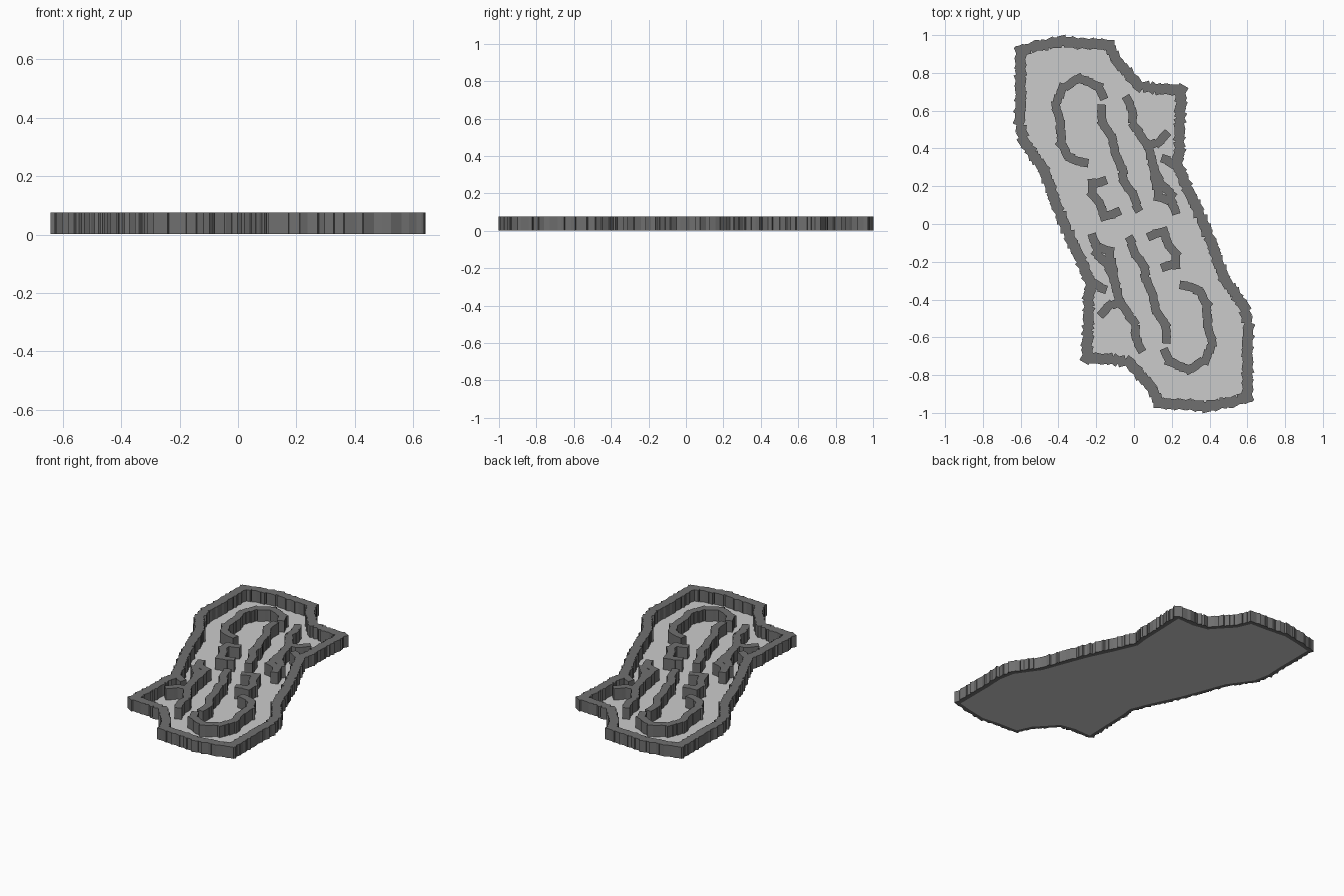
import bpy, bmesh, math, random
from mathutils import Vector, Matrix

if "Cube" in bpy.data.objects:
    bpy.data.objects.remove(bpy.data.objects["Cube"])

random.seed(4)
H = 0.075


def material(name, v):
    m = bpy.data.materials.new(name)
    m.diffuse_color = (v, v, v, 1)
    m.use_nodes = True
    m.node_tree.nodes["Principled BSDF"].inputs["Base Color"].default_value = m.diffuse_color
    return m


floor_mat = material("light grey floor", 0.6)
wall_mat = material("dark grey stone", 0.16)


def finish(bm, name, mat):
    me = bpy.data.meshes.new(name)
    bm.to_mesh(me)
    bm.free()
    me.materials.append(mat)
    ob = bpy.data.objects.new(name, me)
    bpy.context.collection.objects.link(ob)


def resample(pts, step):
    """Evenly spaced (point, heading) pairs along a polyline."""
    out = []
    for a, b in zip(pts, pts[1:]):
        a, b = Vector(a), Vector(b)
        n = max(1, round((b - a).length / step))
        ang = math.atan2(b.y - a.y, b.x - a.x)
        out += [(a.lerp(b, i / n), ang) for i in range(n)]
    out.append((Vector(pts[-1]), ang))
    return out


def wall(name, pts, length, width, yaw, wobble):
    """Row of rough blocks along a path, repeated by a half turn."""
    bm = bmesh.new()
    for p, ang in resample(pts, 0.03):
        p = p + Vector((random.uniform(-wobble, wobble), random.uniform(-wobble, wobble)))
        a = ang + random.uniform(-yaw, yaw)
        z0 = 0.001
        size = Matrix.Diagonal((length, width, H - z0, 1))
        for turn in (0, math.pi):
            mat = (Matrix.Rotation(turn, 4, 'Z') @ Matrix.Translation((p.x, p.y, (H + z0) / 2))
                   @ Matrix.Rotation(a, 4, 'Z') @ size)
            bmesh.ops.create_cube(bm, size=1, matrix=mat)
    finish(bm, name, wall_mat)


# Half of the outer boundary; the other half is its half turn
half = [(-0.60, 0.92), (-0.50, 0.945), (-0.38, 0.968), (-0.26, 0.955), (-0.13, 0.95),
        (-0.09, 0.86), (-0.01, 0.775), (0.03, 0.73), (0.13, 0.71), (0.25, 0.715),
        (0.245, 0.58), (0.24, 0.39), (0.23, 0.31), (0.285, 0.18), (0.37, 0.0),
        (0.42, -0.13), (0.48, -0.29), (0.585, -0.44), (0.605, -0.54), (0.60, -0.66), (0.60, -0.92)]

# Floor plate
bm = bmesh.new()
ring = half[:-1] + [(-x, -y) for x, y in half[:-1]]
f = bm.faces.new([bm.verts.new((x, y, 0)) for x, y in ring])
f.normal_update()
if f.normal.z < 0:
    f.normal_flip()
bmesh.ops.triangulate(bm, faces=[f])
finish(bm, "floor", floor_mat)

# Boundary wall
wall("boundary_wall", half, 0.045, 0.055, 0.5, 0.004)

# Inner walls
inner = {
    "hook_wall": [(-0.165, 0.68), (-0.19, 0.73), (-0.29, 0.77), (-0.38, 0.72), (-0.415, 0.63),
                  (-0.39, 0.53), (-0.385, 0.42), (-0.34, 0.35), (-0.265, 0.325)],
    "long_wall": [(-0.17, 0.61), (-0.165, 0.53), (-0.115, 0.45), (-0.095, 0.36), (-0.06, 0.285),
                  (-0.055, 0.225), (-0.005, 0.15), (0.02, 0.085)],
    "bracket_wall": [(-0.165, 0.225), (-0.22, 0.215), (-0.22, 0.155), (-0.18, 0.10),
                     (-0.16, 0.04), (-0.09, 0.06)],
    "winding_wall": [(-0.035, 0.66), (-0.01, 0.59), (0.0, 0.52), (0.05, 0.45), (0.08, 0.39),
                     (0.10, 0.31), (0.12, 0.20), (0.13, 0.14), (0.20, 0.12), (0.22, 0.07)],
    "branch_wall": [(0.10, 0.31), (0.14, 0.22), (0.20, 0.155)],
    "spur_wall": [(0.07, 0.41), (0.13, 0.43), (0.165, 0.47)],
    "stub_wall": [(0.165, 0.34), (0.23, 0.31)],
}
for name, pts in inner.items():
    wall(name, pts, 0.045, 0.045, 0.2, 0.003)
